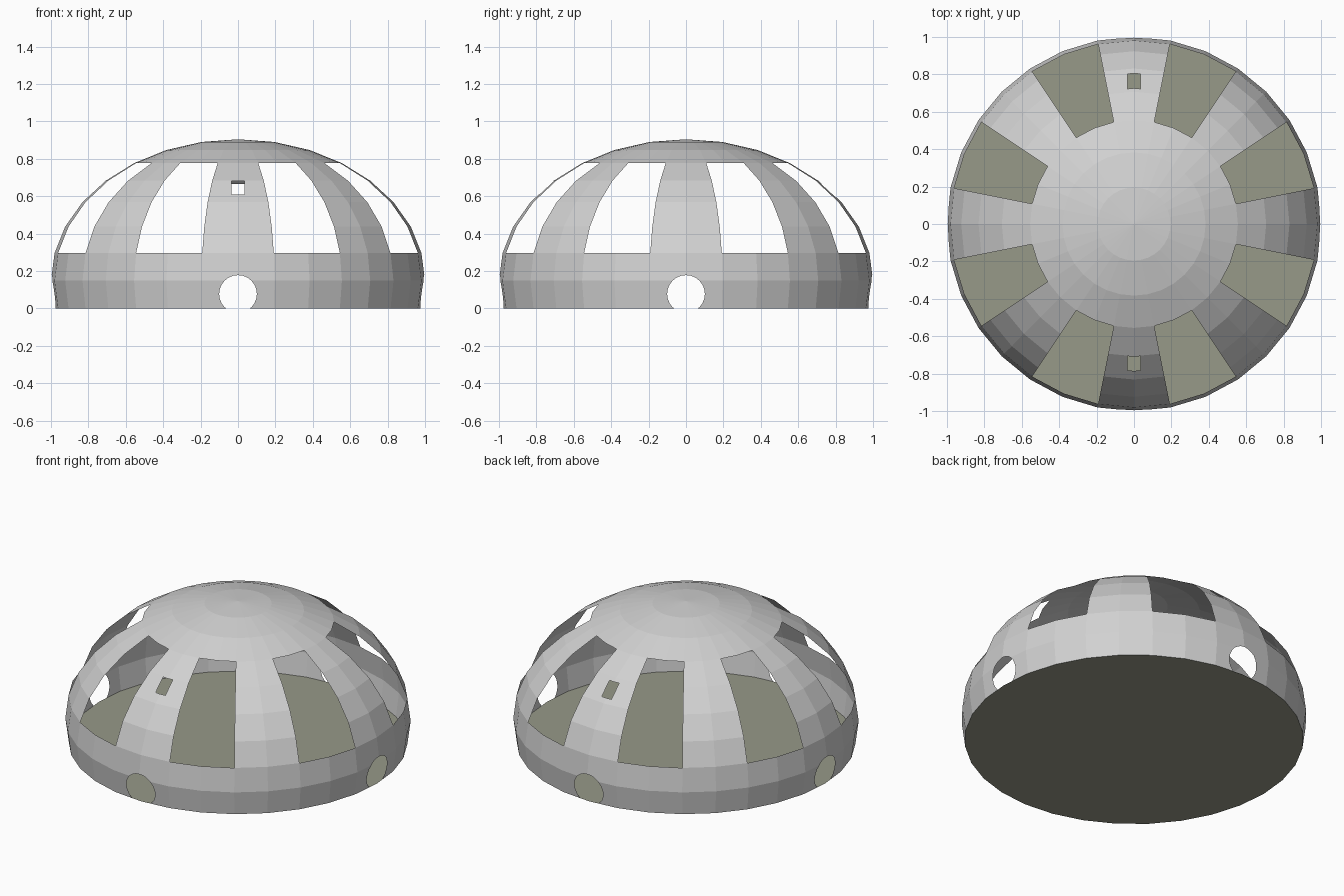
import bpy, bmesh, math
from mathutils import Vector

if "Cube" in bpy.data.objects:
    bpy.data.objects.remove(bpy.data.objects["Cube"])

SEG, STEP = 32, math.radians(11.25)
RZ = 0.7565                      # vertical radius of the flattened dome
CZ = RZ * math.sin(STEP)         # height of its widest ring


def material(name, rgb):
    m = bpy.data.materials.new(name)
    m.diffuse_color = (*rgb, 1)
    m.use_nodes = True
    m.node_tree.nodes["Principled BSDF"].inputs["Base Color"].default_value = m.diffuse_color
    return m


def finish(bm, name, mat):
    me = bpy.data.meshes.new(name)
    bm.to_mesh(me)
    bm.free()
    me.materials.append(mat)
    ob = bpy.data.objects.new(name, me)
    bpy.context.collection.objects.link(ob)


def carve(bm, axis, planes):
    """Cut a convex opening, bounded by (point, outward normal) planes,
    through the shell on the side that axis points to."""
    inside = [f for f in bm.faces if f.calc_center_median().dot(axis) > 0.3]
    for co, no in planes:
        edges = {e for f in inside for e in f.edges}
        verts = {v for f in inside for v in f.verts}
        res = bmesh.ops.bisect_plane(bm, geom=inside + list(edges) + list(verts),
                                     dist=1e-6, plane_co=co, plane_no=no)
        faces = {g for g in res["geom"] if isinstance(g, bmesh.types.BMFace)}
        inside = [f for f in faces | set(inside) if f.is_valid
                  and (f.calc_center_median() - co).dot(no) < 0]
    bmesh.ops.delete(bm, geom=inside, context='FACES')


grey = material("light_grey", (0.64, 0.64, 0.64))
olive = material("olive_grey", (0.31, 0.32, 0.25))

# Dome shell: flattened sphere cut one ring below its widest line
bm = bmesh.new()
bmesh.ops.create_uvsphere(bm, u_segments=SEG, v_segments=16, radius=1)
bmesh.ops.delete(bm, geom=[v for v in bm.verts if v.co.z < -0.25], context='VERTS')
for v in bm.verts:
    v.co.z = v.co.z * RZ + CZ

# Eight tall windows, each two segments wide and four rings high
windows = []
for f in bm.faces:
    c = f.calc_center_median()
    seg = int((math.atan2(c.y, c.x) % math.tau) / STEP)
    if seg % 4 in (1, 2) and 0.3 < c.z < 0.775:
        windows.append(f)
bmesh.ops.delete(bm, geom=windows, context='FACES')

# Round ports on all four sides
for axis in (Vector((0, -1, 0)), Vector((0, 1, 0)), Vector((1, 0, 0)), Vector((-1, 0, 0))):
    side = axis.cross(Vector((0, 0, 1)))
    planes = []
    for i in range(24):
        a = math.tau * (i + 0.5) / 24
        no = side * math.cos(a) + Vector((0, 0, math.sin(a)))
        planes.append((Vector((0, 0, 0.077)) + no * 0.1, no))
    carve(bm, axis, planes)

# Small slots high on the front and back ribs
for sy, low, high in ((-1, 0.61, 0.68), (1, 0.592, 0.665)):
    carve(bm, Vector((0, sy, 0)), [
        (Vector((0.034, 0, 0)), Vector((1, 0, 0))),
        (Vector((-0.034, 0, 0)), Vector((-1, 0, 0))),
        (Vector((0, 0, high)), Vector((0, 0, 1))),
        (Vector((0, 0, low)), Vector((0, 0, -1)))])
finish(bm, "dome_shell", grey)

# Floor disc
bm = bmesh.new()
bmesh.ops.create_circle(bm, cap_ends=True, segments=SEG, radius=math.cos(STEP))
finish(bm, "floor", olive)
